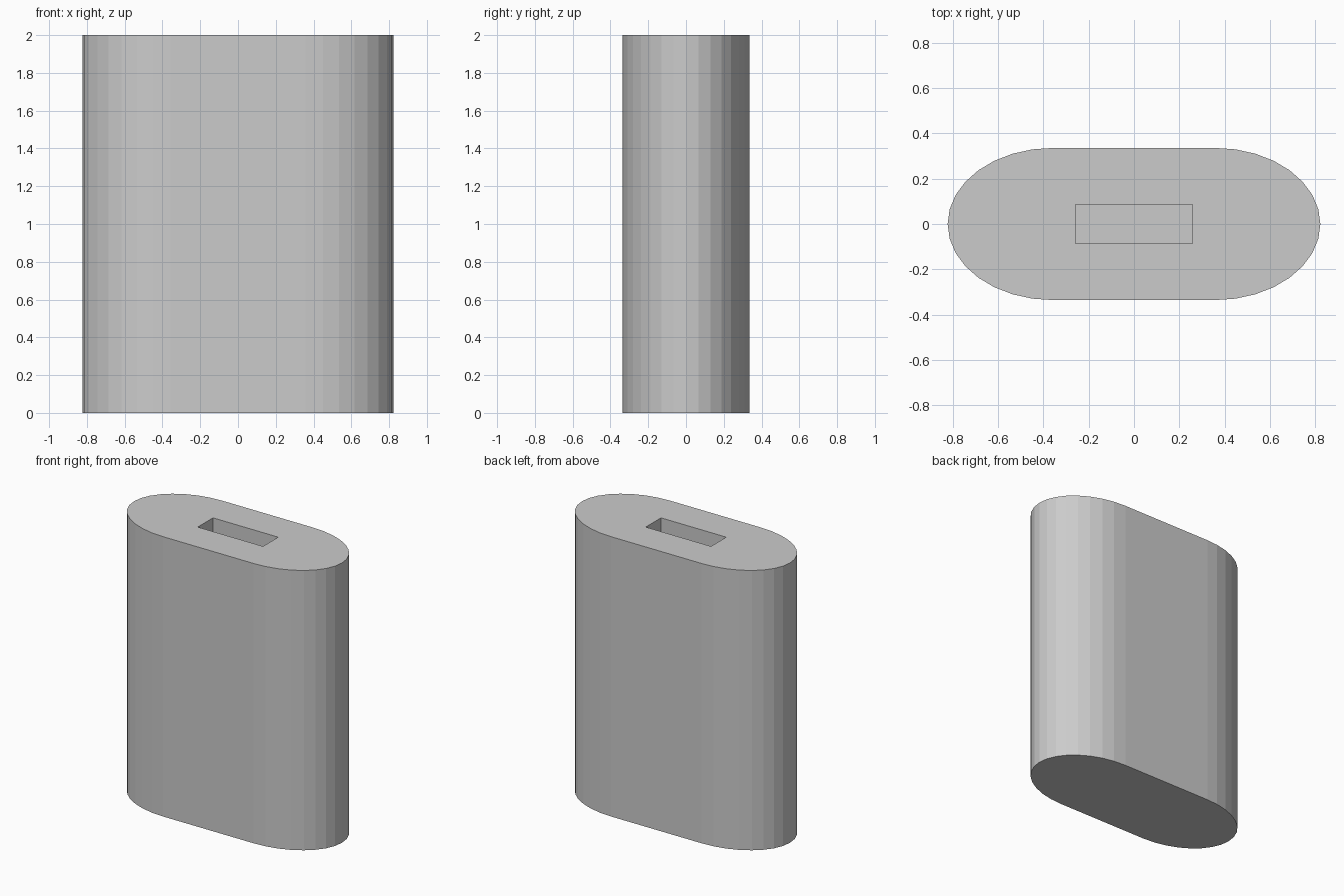
import bpy, bmesh
from math import sin, cos, pi

if "Cube" in bpy.data.objects:
    bpy.data.objects.remove(bpy.data.objects["Cube"])

HEIGHT, HALF_Y = 2.0, 0.336
FLAT_X, END_X = 0.358, 0.465      # half of the straight side, reach of the rounded end
SLOT_X, SLOT_Y, SLOT_DEPTH = 0.258, 0.086, 1.0
SEG = 16                          # facets per rounded end


def ring(bm, points, z):
    return [bm.verts.new((x, y, z)) for x, y in points]


def bridge(bm, low, high):
    n = len(low)
    for i in range(n):
        j = (i + 1) % n
        bm.faces.new((low[i], low[j], high[j], high[i]))


# Outer profile: two half-ellipses joined by straight sides
outline = []
for side in (1, -1):
    for i in range(SEG + 1):
        a = -pi / 2 + pi * i / SEG
        outline.append((side * (FLAT_X + END_X * cos(a)), side * HALF_Y * sin(a)))
slot = [(-SLOT_X, -SLOT_Y), (SLOT_X, -SLOT_Y), (SLOT_X, SLOT_Y), (-SLOT_X, SLOT_Y)]

bm = bmesh.new()
# Outer wall and closed base
base, rim = ring(bm, outline, 0), ring(bm, outline, HEIGHT)
bridge(bm, base, rim)
bm.faces.new(base[::-1])
# Rectangular blind slot
mouth, floor = ring(bm, slot, HEIGHT), ring(bm, slot, HEIGHT - SLOT_DEPTH)
bridge(bm, mouth, floor)
bm.faces.new(floor)
# Top face around the slot
edges = [bm.edges.get((r[i], r[(i + 1) % len(r)])) for r in (rim, mouth) for i in range(len(r))]
bmesh.ops.triangle_fill(bm, edges=edges, use_beauty=True, normal=(0, 0, 1))
bmesh.ops.recalc_face_normals(bm, faces=bm.faces[:])

mesh = bpy.data.meshes.new("slotted_body")
bm.to_mesh(mesh)
bm.free()
bpy.context.collection.objects.link(bpy.data.objects.new("slotted_body", mesh))
